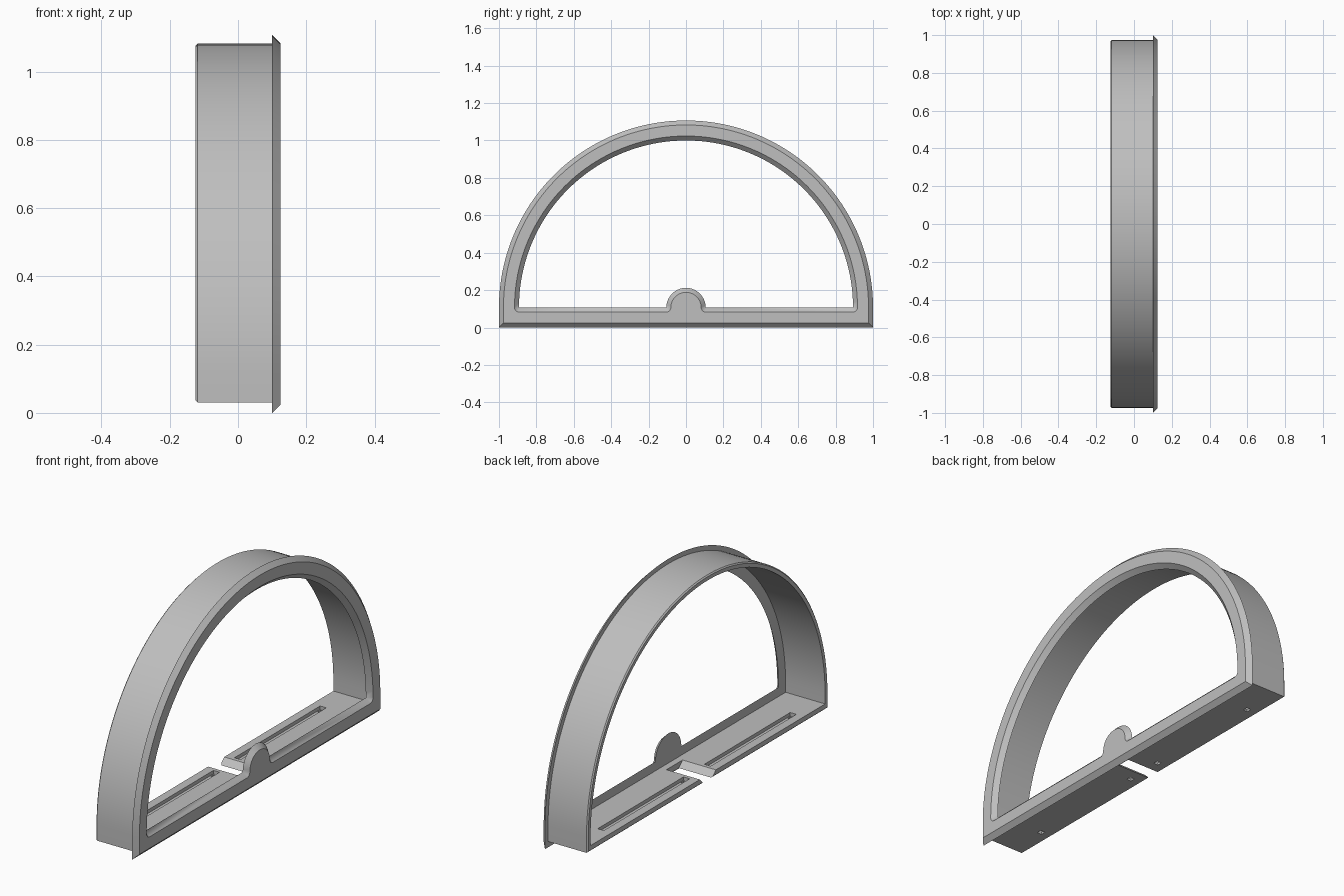
import bpy, bmesh
from math import sin, cos, pi

if "Cube" in bpy.data.objects:
    bpy.data.objects.remove(bpy.data.objects["Cube"], do_unlink=True)

grey = bpy.data.materials.new("neutral grey")
grey.use_nodes = True
colour = (0.52, 0.52, 0.52, 1)
grey.diffuse_color = colour
grey.node_tree.nodes["Principled BSDF"].inputs["Base Color"].default_value = colour

CENTRE = 0.107              # height of the arch centre
FRONT, BACK, REAR = 0.124, 0.1, -0.124
ARC, FAN = 96, 8            # segments of the arch and of the small corners


def sweep(start, end, n):
    return [start + (end - start) * i / n for i in range(n + 1)]


def arch(x, radius, bottom):
    """Half circle standing on straight legs, as one ring at depth x."""
    ring = [(x, radius * cos(a), CENTRE + radius * sin(a)) for a in sweep(0, pi, ARC)]
    return ring + [(x, -radius, bottom), (x, radius, bottom)]


def opening(x, grow):
    """Window outline with a round tab, offset outwards with round corners."""
    R, r = 0.893, 0.105
    ring = []

    def corner(y, start):
        for a in sweep(start, start + pi / 2, FAN):
            ring.append((x, y + grow * cos(a), CENTRE + grow * sin(a)))

    for a in sweep(0, pi, ARC):
        ring.append((x, (R + grow) * cos(a), CENTRE + (R + grow) * sin(a)))
    corner(-R, pi)
    corner(-r, 1.5 * pi)
    for a in sweep(pi, 0, 32):
        ring.append((x, (r - grow) * cos(a), CENTRE + (r - grow) * sin(a)))
    corner(r, pi)
    corner(R, 1.5 * pi)
    return ring


def loft(name, rings, closed=False):
    """Skin rings of equal length; cap the ends or close into a tube."""
    bm = bmesh.new()
    loops = [[bm.verts.new(p) for p in ring] for ring in rings]
    pairs = list(zip(loops, loops[1:]))
    if closed:
        pairs.append((loops[-1], loops[0]))
    else:
        bm.faces.new(loops[0])
        bm.faces.new(loops[-1])
    n = len(loops[0])
    for a, b in pairs:
        for i in range(n):
            j = (i + 1) % n
            bm.faces.new((a[i], a[j], b[j], b[i]))
    bmesh.ops.remove_doubles(bm, verts=bm.verts, dist=1e-5)
    bmesh.ops.recalc_face_normals(bm, faces=bm.faces)
    mesh = bpy.data.meshes.new(name)
    bm.to_mesh(mesh)
    bm.free()
    mesh.materials.append(grey)
    obj = bpy.data.objects.new(name, mesh)
    bpy.context.collection.objects.link(obj)
    return obj


def box(name, x, y, z):
    return loft(name, [[(x[0], y[0], h), (x[1], y[0], h), (x[1], y[1], h), (x[0], y[1], h)]
                       for h in z])


def select(obj):
    bpy.ops.object.select_all(action='DESELECT')
    obj.select_set(True)
    bpy.context.view_layer.objects.active = obj


def cut(obj, cutter):
    cutter.hide_render = True
    mod = obj.modifiers.new("cut", 'BOOLEAN')
    mod.operation, mod.solver, mod.object = 'DIFFERENCE', 'EXACT', cutter
    select(obj)
    bpy.ops.object.modifier_apply(modifier=mod.name)
    bpy.data.objects.remove(cutter, do_unlink=True)


# Bevelled face frame with the window and its tab
bevel = FRONT - BACK
frame = loft("face_frame", [arch(BACK, 1.0, 0), arch(FRONT, 1.0 - bevel, bevel)])
cut(frame, loft("window_cutter", [opening(0.05, 0), opening(BACK, 0),
                                  opening(FRONT + 0.01, bevel + 0.01)]))

# Thin arched sleeve behind the frame, with a small chamfer on the rear rim
edge = 0.006
sleeve = loft("arched_sleeve", [
    arch(BACK + 0.003, 0.975, 0.03), arch(REAR + edge, 0.975, 0.03),
    arch(REAR, 0.975 - edge, 0.03 + edge),
    arch(REAR, 0.95, 0.06), arch(BACK + 0.003, 0.95, 0.06)], closed=True)

# Gap in the floor, with sloping sides
cut(sleeve, loft("gap_cutter", [
    [(x, -0.015, 0.01), (x, 0.015, 0.01), (x, 0.085, 0.08), (x, -0.085, 0.08)]
    for x in (-0.2, 0.065)]))

# Long grooves in the floor with a square hole at each end
for side in (-1, 1):
    cut(sleeve, box("groove_cutter", (-0.08, -0.045), sorted((side * 0.085, side * 0.78)),
                    (0.042, 0.1)))
    for y in (0.1, 0.765):
        mid = side * y
        cut(sleeve, box("hole_cutter", (-0.075, -0.05), (mid - 0.013, mid + 0.013),
                        (0.01, 0.1)))

for part in (frame, sleeve):
    select(part)
    bpy.ops.object.shade_smooth_by_angle(angle=pi / 6)
